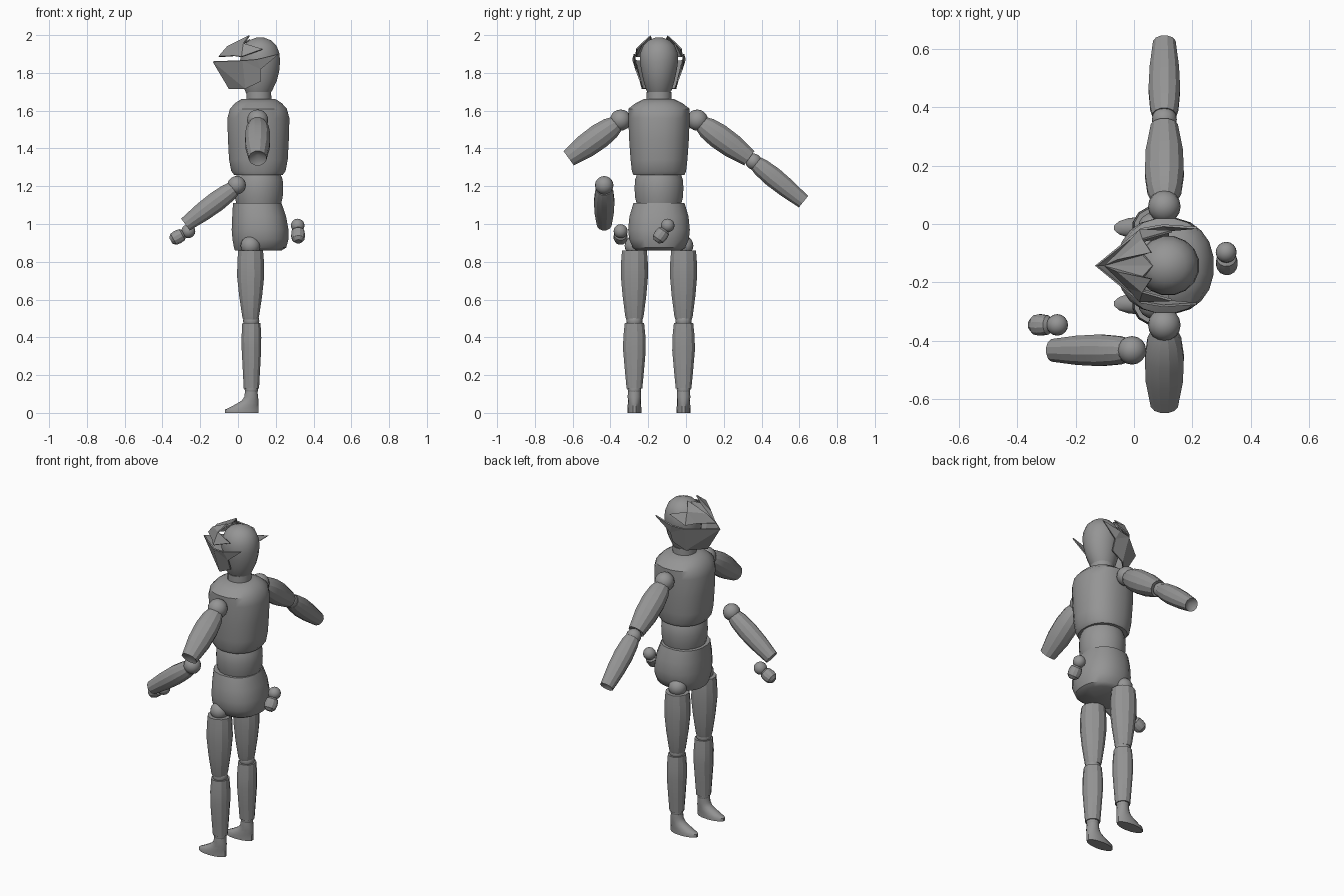
import bpy, bmesh, math
from mathutils import Vector, Matrix

if "Cube" in bpy.data.objects:
    bpy.data.objects.remove(bpy.data.objects["Cube"])

CY = -0.143  # body centre line in y
grey = bpy.data.materials.new("mannequin grey")
grey.diffuse_color = (0.3, 0.3, 0.3, 1)
grey.use_nodes = True
grey.node_tree.nodes["Principled BSDF"].inputs["Base Color"].default_value = grey.diffuse_color


def finish(name, bm, angle):
    bmesh.ops.recalc_face_normals(bm, faces=bm.faces[:])
    me = bpy.data.meshes.new(name)
    bm.to_mesh(me)
    bm.free()
    ob = bpy.data.objects.new(name, me)
    bpy.context.collection.objects.link(ob)
    me.materials.append(grey)
    bpy.context.view_layer.objects.active = ob
    ob.select_set(True)
    if angle:
        bpy.ops.object.shade_smooth_by_angle(angle=math.radians(angle))
    ob.select_set(False)
    return ob


def loft(name, rings, mat, n=12, angle=20, power=1.0, cup=0.0):
    """Rings are (height, x offset, x radius, y radius); cup hollows the far end."""
    bm = bmesh.new()
    loops = []
    for z, off, rx, ry in rings:
        loop = []
        for i in range(n):
            a = 2 * math.pi * (i + 0.5) / n
            c, s = math.cos(a), math.sin(a)
            x = math.copysign(abs(c) ** power, c) * rx + off
            y = math.copysign(abs(s) ** power, s) * ry
            loop.append(bm.verts.new(mat @ Vector((x, y, z))))
        loops.append(loop)
    for a, b in zip(loops, loops[1:]):
        for i in range(n):
            j = (i + 1) % n
            bm.faces.new((a[i], a[j], b[j], b[i]))
    bm.faces.new(loops[0][::-1])
    if cup:
        z, off, _, _ = rings[-1]
        tip = bm.verts.new(mat @ Vector((off, 0, z - cup)))
        for i in range(n):
            bm.faces.new((loops[-1][i], loops[-1][(i + 1) % n], tip))
    else:
        bm.faces.new(loops[-1])
    return finish(name, bm, angle)


def limb(name, p, q, profile, cup=0.03):
    """Tapered limb from p to q; profile is (fraction, radius)."""
    p, q = Vector(p), Vector(q)
    mat = Matrix.Translation(p) @ (q - p).to_track_quat('Z', 'Y').to_matrix().to_4x4()
    length = (q - p).length
    return loft(name, [(f * length, 0, r, r) for f, r in profile], mat, cup=cup)


def ball(name, pos, r):
    bm = bmesh.new()
    bmesh.ops.create_uvsphere(bm, u_segments=16, v_segments=10, radius=r,
                              matrix=Matrix.Translation(pos))
    return finish(name, bm, 40)


def at(x, y):
    return Matrix.Translation((x, y, 0))


# Trunk
loft("pelvis", [(.86, .0, .125, .12), (.875, .01, .14, .14), (.92, .012, .15, .16),
                (.97, .01, .152, .165), (1.04, .005, .144, .158), (1.11, -.005, .13, .137)],
     at(.107, CY), 20, 40, .88)
loft("abdomen", [(1.10, 0, .118, .118), (1.14, 0, .128, .128), (1.19, 0, .131, .131),
                 (1.235, 0, .128, .128), (1.27, 0, .115, .115)], at(.11, CY), 20, 40)
loft("chest", [(1.26, 0, .13, .137), (1.28, 0, .145, .145), (1.34, 0, .157, .152),
               (1.45, 0, .163, .16), (1.56, 0, .166, .164), (1.61, 0, .152, .164),
               (1.64, 0, .125, .125), (1.662, 0, .09, .08)], at(.108, CY), 20, 40, .88)

# Neck and head
loft("neck", [(1.64, 0, .068, .068), (1.70, 0, .067, .067)], at(.11, CY), 16, 40)
loft("head", [(1.685, -.01, .062, .055), (1.71, -.008, .075, .069), (1.76, -.003, .094, .084),
              (1.81, 0, .103, .095), (1.86, 0, .108, .103), (1.905, 0, .104, .101),
              (1.945, 0, .088, .085), (1.972, 0, .06, .058), (1.987, 0, .02, .02)],
     at(.117, CY), 16, 40)

# Legs, mirrored about the body centre line
for side, s in (("left", 1), ("right", -1)):
    y = CY + s * .13
    ball(side + "_hip_joint", (.066, y, .885), .052)
    loft(side + "_thigh", [(.86, 0, .068, .068), (.80, 0, .073, .073), (.72, 0, .074, .074),
                           (.62, 0, .063, .065), (.51, 0, .046, .05), (.495, 0, .042, .045)],
         at(.067, y))
    ball(side + "_knee_joint", (.07, y, .487), .043)
    loft(side + "_shin", [(.475, 0, .05, .053), (.40, 0, .054, .061), (.33, 0, .053, .062),
                          (.22, 0, .047, .052), (.13, 0, .042, .043)], at(.071, y))
    ball(side + "_ankle_joint", (.071, y, .125), .036)
    loft(side + "_foot", [(0, -.05, .09, .037), (.018, -.05, .09, .037), (.032, -.035, .075, .036),
                          (.05, -.018, .058, .035), (.065, -.006, .046, .034),
                          (.085, 0, .037, .036), (.115, 0, .034, .034)], at(.07, y), 14, 40)

# Arms
upper = [(0, .045), (.12, .06), (.35, .069), (.65, .066), (.9, .053), (1, .048)]
fore = [(0, .042), (.1, .05), (.35, .056), (.65, .052), (1, .04)]
for side, s in (("left", 1), ("right", -1)):
    ball(side + "_shoulder_joint", (.104, CY + s * .203, 1.55), .056)
    limb(side + "_upper_arm", (.104, CY + s * .225, 1.53), (.104, CY + s * .478, 1.348), upper)
ball("left_elbow_joint", (.104, .358, 1.33), .043)
limb("left_forearm", (.104, .372, 1.32), (.104, .622, 1.118), fore)
ball("right_elbow_joint", (-.007, -.433, 1.205), .049)
limb("right_forearm", (-.025, -.433, 1.185), (-.278, -.433, .997), fore)

# Loose hands with wrist joints
for side, wrist, palm, r in (("right", (-.263, -.346, .962), (-.318, -.346, .932), .037),
                             ("left", (.316, -.097, .992), (.318, -.132, .942), .036)):
    ball(side + "_wrist_joint", wrist, r)
    d = (Vector(palm) - Vector(wrist)).normalized()
    limb(side + "_hand", Vector(palm) - d * .037, Vector(palm) + d * .043,
         [(0, .02), (.15, .034), (.5, .038), (.8, .034), (1, .018)], 0)


def shell(name, pts, faces):
    """Thin angular plate, mirrored across the centre line."""
    bm = bmesh.new()
    for s in (1, -1):
        vs = [bm.verts.new((x, CY + s * d, z)) for x, d, z in pts]
        for f in faces:
            bm.faces.new([vs[i] for i in f])
    bmesh.ops.remove_doubles(bm, verts=bm.verts[:], dist=1e-4)
    ob = finish(name, bm, 0)
    mod = ob.modifiers.new("thickness", 'SOLIDIFY')
    mod.thickness = .008
    mod.offset = 0


# Pointed face guard: prow, cheeks and swept back side fins
shell("face_guard",
      [(-.13, 0, 1.86), (-.045, 0, 1.717), (.04, .088, 1.717), (.025, .125, 1.866),
       (.12, .098, 1.755), (.12, .122, 1.82), (.10, .138, 1.872), (.215, .13, 1.9)],
      [(0, 1, 2), (0, 2, 3), (3, 2, 4, 5), (3, 5, 6), (6, 5, 7)])

# Crest plate with upswept spikes
shell("crest",
      [(-.10, 0, 1.886), (.065, 0, 1.975), (.03, .04, 1.962), (.06, .045, 1.996),
       (-.055, .022, 1.938), (.03, .09, 1.955), (.02, .122, 1.885), (.13, .118, 1.925),
       (-.02, .075, 1.89)],
      [(0, 1, 2), (0, 2, 4), (4, 2, 3), (4, 3, 5), (0, 4, 5, 8), (8, 5, 6), (6, 5, 7)])
